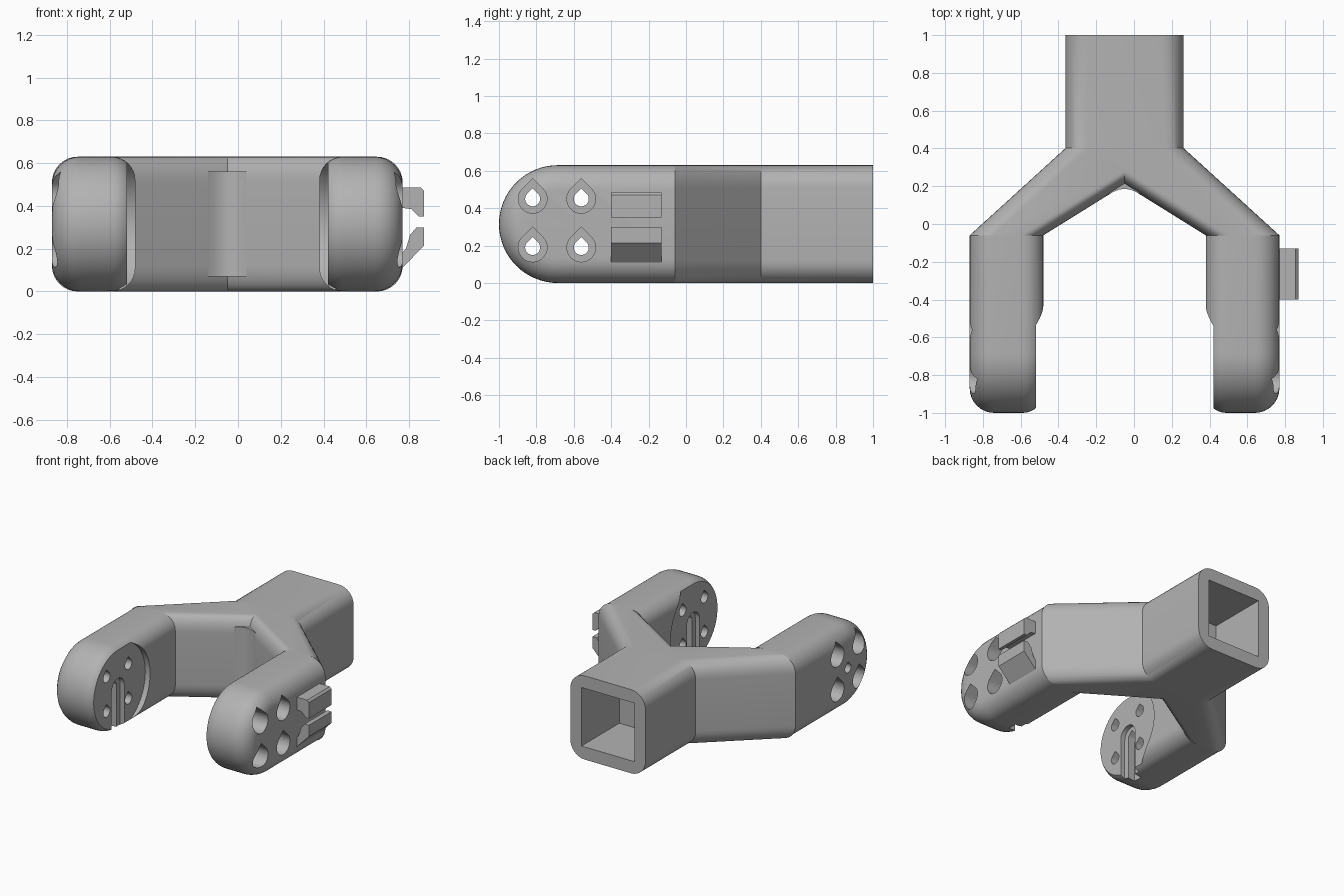
import bpy, bmesh
from math import sin, cos, pi, radians

CX = -0.05            # x of the fork's own axis
R = 0.315             # half height of the whole body
HUB_Y = R - 1.0       # centre of the round leg ends

if "Cube" in bpy.data.objects:
    bpy.data.objects.remove(bpy.data.objects["Cube"])

grey = bpy.data.materials.new("plain grey")
grey.use_nodes = True
colour = (0.45, 0.45, 0.45, 1)
grey.diffuse_color = colour
grey.node_tree.nodes["Principled BSDF"].inputs["Base Color"].default_value = colour


def loft(name, loops):
    """Skin a row of equal-length point loops and cap both ends."""
    bm = bmesh.new()
    rings = [[bm.verts.new(p) for p in loop] for loop in loops]
    n = len(rings[0])
    for a, b in zip(rings, rings[1:]):
        for i in range(n):
            j = (i + 1) % n
            bm.faces.new((a[i], a[j], b[j], b[i]))
    bm.faces.new(rings[0])
    bm.faces.new(rings[-1])
    bmesh.ops.recalc_face_normals(bm, faces=bm.faces)
    mesh = bpy.data.meshes.new(name)
    bm.to_mesh(mesh)
    bm.free()
    mesh.materials.append(grey)
    obj = bpy.data.objects.new(name, mesh)
    bpy.context.collection.objects.link(obj)
    return obj


def prism_x(name, yz, x0, x1):
    return loft(name, [[(x, y, z) for y, z in yz] for x in (x0, x1)])


def boolean(target, tool, operation):
    """Apply a boolean and discard the tool."""
    mod = target.modifiers.new("bool", "BOOLEAN")
    mod.operation, mod.solver, mod.object = operation, "EXACT", tool
    bpy.ops.object.select_all(action="DESELECT")
    bpy.context.view_layer.objects.active = target
    target.select_set(True)
    bpy.ops.object.modifier_apply(modifier=mod.name)
    bpy.data.objects.remove(tool)


def smooth(obj):
    bpy.ops.object.select_all(action="DESELECT")
    bpy.context.view_layer.objects.active = obj
    obj.select_set(True)
    bpy.ops.object.shade_smooth_by_angle(angle=radians(30))


def section(x0, x1, y, r=0.12, steps=8):
    """Rounded rectangle across the full height, at one y."""
    pts = []
    corners = [(x1 - r, 2 * R - r), (x0 + r, 2 * R - r), (x0 + r, r), (x1 - r, r)]
    for k, (cx, cz) in enumerate(corners):
        for i in range(steps + 1):
            a = pi / 2 * (k + i / steps)
            pts.append((CX + cx + r * cos(a), y, cz + r * sin(a)))
    return pts


def teardrop(y, z, r):
    """Circle with a 45 degree peak."""
    arc = [radians(135 + 270 * i / 24) for i in range(25)]
    return [(y + r * cos(a), z + r * sin(a)) for a in arc] + [(y, z + r * 2 ** 0.5)]


def rect(y0, y1, z0, z1):
    return [(y0, z0), (y1, z0), (y1, z1), (y0, z1)]


# Yoke: square stem with two struts spreading to the legs
yoke = loft("yoke", [section(-0.3125, 0.3125, y) for y in (0.4, 1.0)])
for s in (1, -1):
    x0, x1 = sorted((s * 0.43, s * 0.82))
    strut = loft("strut", [section(-0.3125, 0.3125, 0.402), section(x0, x1, -0.06)])
    boolean(yoke, strut, "UNION")

# Rounded crotch between the struts
curve = [(-0.09, 0.15), (-0.06, 0.17), (-0.03, 0.182), (0, 0.186),
         (0.03, 0.182), (0.06, 0.17), (0.09, 0.15), (0, 0.27)]
crotch = loft("crotch", [[(CX + x, y, z) for x, y in curve] for z in (0.07, 0.56)])
boolean(yoke, crotch, "UNION")

# Square socket in the stem
socket = loft("socket", [[(CX + x, y, R + z) for x, z in rect(-0.22, 0.22, -0.22, 0.22)]
                         for y in (0.55, 1.1)])
boolean(yoke, socket, "DIFFERENCE")
smooth(yoke)


def stadium(x, inset):
    """Leg outline with a half-round front, shrunk by the inset."""
    r = R - inset
    pts = [(x, -0.06, R + r)]
    for i in range(33):
        a = pi / 2 + pi * i / 32
        pts.append((x, HUB_Y + r * cos(a), R + r * sin(a)))
    return pts + [(x, -0.06, R - r)]


def make_leg(name, s):
    # Outline lofted across the thickness, rounded on both sides
    loops = []
    for r, edge, side in ((0.11, 0.43, -1), (0.13, 0.82, 1)):
        arc = [pi / 2 * i / 8 for i in range(9)]
        for a in (arc if side > 0 else arc[::-1]):
            x = edge - side * r * (1 - sin(a))
            loops.append(stadium(CX + s * x, r * (1 - cos(a))))
    leg = loft(name, loops)

    def cut(yz, x0, x1):
        boolean(leg, prism_x("cutter", yz, CX + s * x0, CX + s * x1), "DIFFERENCE")

    # Round recess on the inner side
    ring = [2 * pi * i / 64 for i in range(64)]
    cut([(HUB_Y + 0.325 * cos(a), R + 0.325 * sin(a)) for a in ring], 0.3, 0.47)
    # Screw holes with wide outer bores
    for y in (-0.82, -0.56):
        for z in (0.19, 0.45):
            cut(teardrop(y, z, 0.04), 0.4, 0.9)
            cut(teardrop(y, z, 0.077), 0.6, 0.9)
    # Stepped axle slot open at the bottom
    def arch(w, top):
        half = [pi * i / 12 for i in range(13)]
        return ([(HUB_Y + w * cos(a), top + w * sin(a)) for a in half]
                + [(HUB_Y - w, -0.1), (HUB_Y + w, -0.1)])
    cut(arch(0.075, R), 0.4, 0.505)
    cut(arch(0.035, R), 0.4, 0.56)
    if s < 0:
        cut(teardrop(HUB_Y, R, 0.035), 0.4, 0.9)
    smooth(leg)


make_leg("left_leg", 1)
make_leg("right_leg", -1)

# Cable clip: two hooked prongs on the left leg
prongs = {
    "upper_clip_prong": [(0.74, 0.485), (0.855, 0.485), (0.87, 0.47), (0.87, 0.35),
                         (0.845, 0.35), (0.81, 0.385), (0.74, 0.395)],
    "lower_clip_prong": [(0.74, 0.08), (0.87, 0.215), (0.87, 0.3), (0.835, 0.3),
                         (0.805, 0.265), (0.785, 0.2), (0.74, 0.15)],
}
for name, xz in prongs.items():
    loft(name, [[(x, y, z) for x, z in xz] for y in (-0.4, -0.13)])
